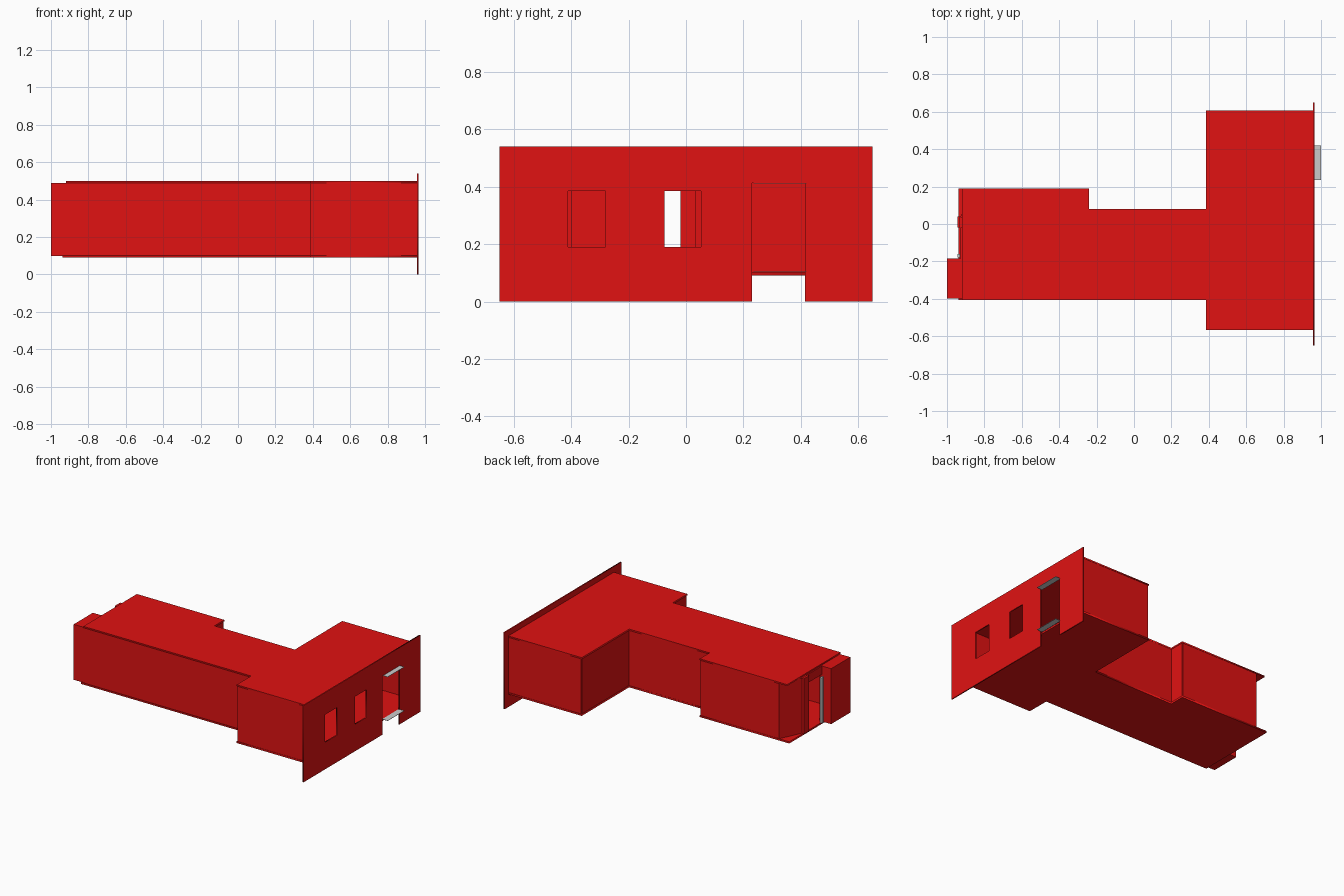
import bpy, math

if "Cube" in bpy.data.objects:
    bpy.data.objects.remove(bpy.data.objects["Cube"])

red = bpy.data.materials.new("red_plaster")
red.diffuse_color = (0.75, 0.006, 0.006, 1)
red.use_nodes = True
red.node_tree.nodes["Principled BSDF"].inputs["Base Color"].default_value = red.diffuse_color


def sheet(name, loops, thickness, location=(0, 0, 0), rotation=(0, 0, 0)):
    """Flat slab from an outline, with further loops as holes."""
    cu = bpy.data.curves.new(name, 'CURVE')
    cu.dimensions = '2D'
    cu.fill_mode = 'BOTH'
    cu.extrude = thickness / 2
    for pts in loops:
        sp = cu.splines.new('POLY')
        sp.points.add(len(pts) - 1)
        for p, (x, y) in zip(sp.points, pts):
            p.co = (x, y, 0, 1)
        sp.use_cyclic_u = True
    ob = bpy.data.objects.new(name, cu)
    bpy.context.collection.objects.link(ob)
    ob.location, ob.rotation_euler = location, rotation
    bpy.ops.object.select_all(action='DESELECT')
    ob.select_set(True)
    bpy.context.view_layer.objects.active = ob
    bpy.ops.object.convert(target='MESH')
    ob = bpy.context.object
    ob.data.materials.clear()
    ob.data.materials.append(red)
    return ob


def box(name, x0, x1, y0, y1, z0, z1, mat=red):
    bpy.ops.mesh.primitive_cube_add(
        size=1, location=((x0 + x1) / 2, (y0 + y1) / 2, (z0 + z1) / 2))
    ob = bpy.context.object
    ob.name = name
    ob.scale = (x1 - x0, y1 - y0, z1 - z0)
    if mat:
        ob.data.materials.append(mat)
    return ob


def wall(name, p, q, z0=0.10, z1=0.49, t=0.008):
    """Upright wall between two plan points."""
    dx, dy = q[0] - p[0], q[1] - p[1]
    h = math.hypot(dx, dy) / 2
    ob = box(name, -h, h, -t / 2, t / 2, z0, z1)
    ob.location.x, ob.location.y = (p[0] + q[0]) / 2, (p[1] + q[1]) / 2
    ob.rotation_euler.z = math.atan2(dy, dx)
    return ob


def rect(x0, x1, y0, y1):
    return [(x0, y0), (x1, y0), (x1, y1), (x0, y1)]


def plan(end):
    return [(end, -0.405), (0.386, -0.405), (0.386, -0.566), (0.957, -0.566),
            (0.957, 0.608), (0.386, 0.608), (0.386, 0.081), (-0.24, 0.081),
            (-0.24, 0.19), (end, 0.19)]


# Floor and ceiling slabs
sheet("floor", [plan(-0.937)], 0.012, (0, 0, 0.096))
sheet("ceiling", [plan(-0.92)], 0.01, (0, 0, 0.495))

# Facade with a door notch and two windows
sheet("facade", [
    [(-0.65, 0), (0.23, 0), (0.23, 0.412), (0.415, 0.412), (0.415, 0),
     (0.65, 0), (0.65, 0.54), (-0.65, 0.54)],
    rect(-0.41, -0.28, 0.19, 0.384),
    rect(-0.075, 0.053, 0.19, 0.384)],
    0.008, (0.961, 0, 0), (math.pi / 2, 0, math.pi / 2))

# Outer walls, each run following the plan
runs = {
    "front_wall": [(-0.91, -0.4), (0.392, -0.4), (0.392, -0.56), (0.957, -0.56)],
    "back_wall": [(0.957, 0.602), (0.392, 0.602), (0.392, 0.076),
                  (-0.246, 0.076), (-0.246, 0.184), (-0.855, 0.184),
                  (-0.925, 0.035)],
}
for name, pts in runs.items():
    for i in range(len(pts) - 1):
        wall(f"{name}_{i + 1}", pts[i], pts[i + 1])

# Inner partition
wall("partition", (-0.24, -0.4), (-0.24, -0.08), z1=0.5)

# End alcove and the doorway beside it
box("alcove", -1.0, -0.91, -0.398, -0.185, 0.10, 0.49)
box("end_post", -0.945, -0.93, -0.02, 0.04, 0.10, 0.49)
box("end_lintel", -0.928, -0.92, -0.185, -0.02, 0.43, 0.49)
box("end_door_frame", -0.945, -0.93, -0.18, -0.16, 0.10, 0.42, None)

# Thin canopy and step at the facade door
for name, z in (("door_canopy", 0.412), ("door_step", 0.104)):
    box(name, 0.957, 1.0, 0.235, 0.42, z - 0.001, z + 0.001, None)
